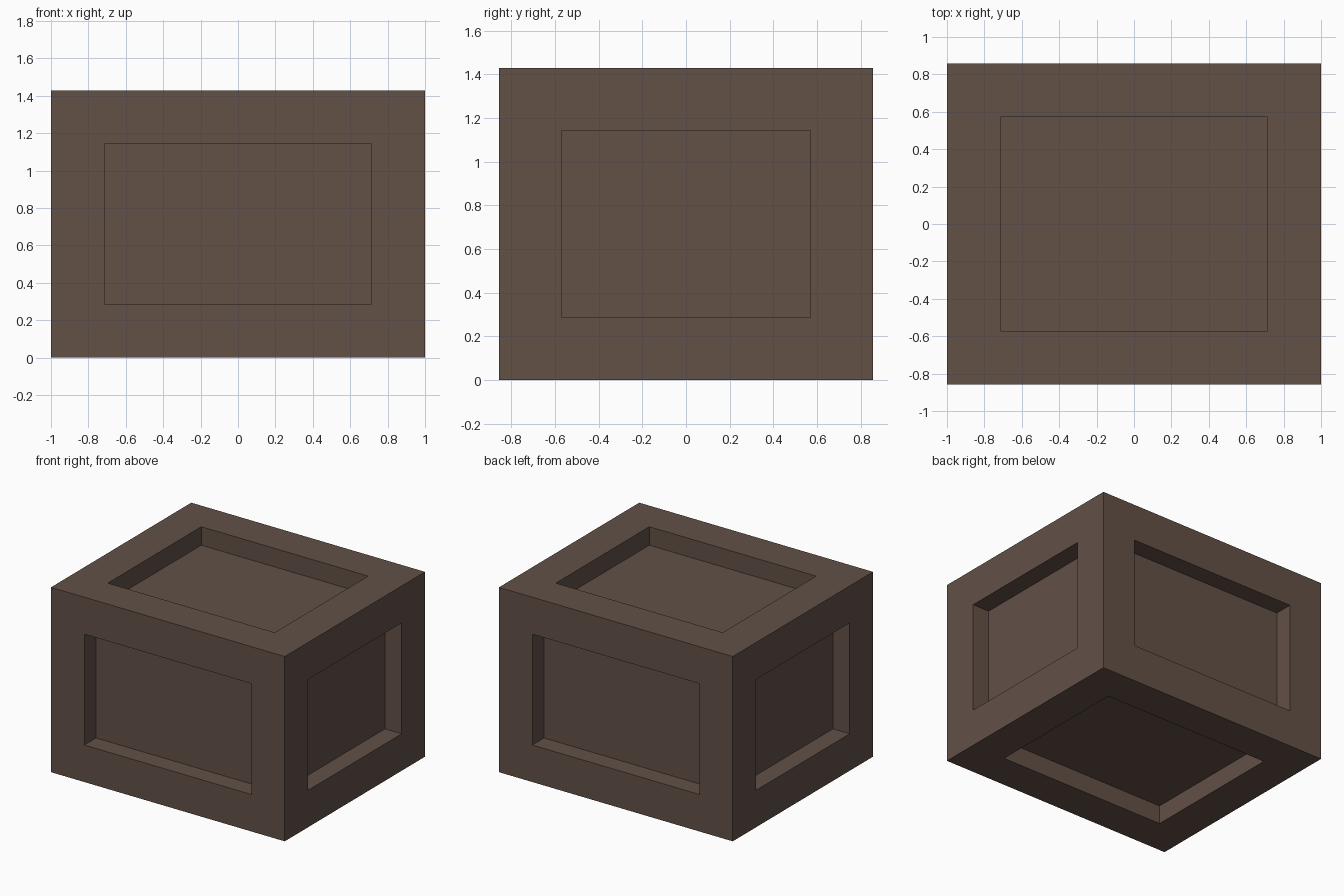
import bpy
import bmesh
from mathutils import Matrix, Vector

cube = bpy.data.objects.get("Cube")
if cube:
    bpy.data.objects.remove(cube, do_unlink=True)

# Overall size, frame width and panel recess
SIZE = Vector((2.0, 1.714, 1.429))
FRAME = 0.286
RECESS = 0.143

# Brown wood material
wood = bpy.data.materials.new("dark brown wood")
color = (0.122, 0.081, 0.062, 1.0)
wood.use_nodes = True
wood.diffuse_color = color
bsdf = next(n for n in wood.node_tree.nodes if n.type == 'BSDF_PRINCIPLED')
bsdf.inputs["Base Color"].default_value = color
bsdf.inputs["Roughness"].default_value = 0.9

# Solid block standing on the ground
bm = bmesh.new()
bmesh.ops.create_cube(bm, size=1.0,
                      matrix=Matrix.Translation((0, 0, SIZE.z / 2)) @ Matrix.Diagonal((*SIZE, 1)))

# Frame border on all six sides, then straight-walled sunken panels
panels = list(bm.faces)
bmesh.ops.inset_individual(bm, faces=panels, thickness=FRAME, use_even_offset=True)
bmesh.ops.inset_individual(bm, faces=panels, thickness=0.0, depth=-RECESS, use_even_offset=True)
bm.normal_update()

mesh = bpy.data.meshes.new("crate")
bm.to_mesh(mesh)
bm.free()
mesh.materials.append(wood)
crate = bpy.data.objects.new("crate", mesh)
bpy.context.collection.objects.link(crate)
